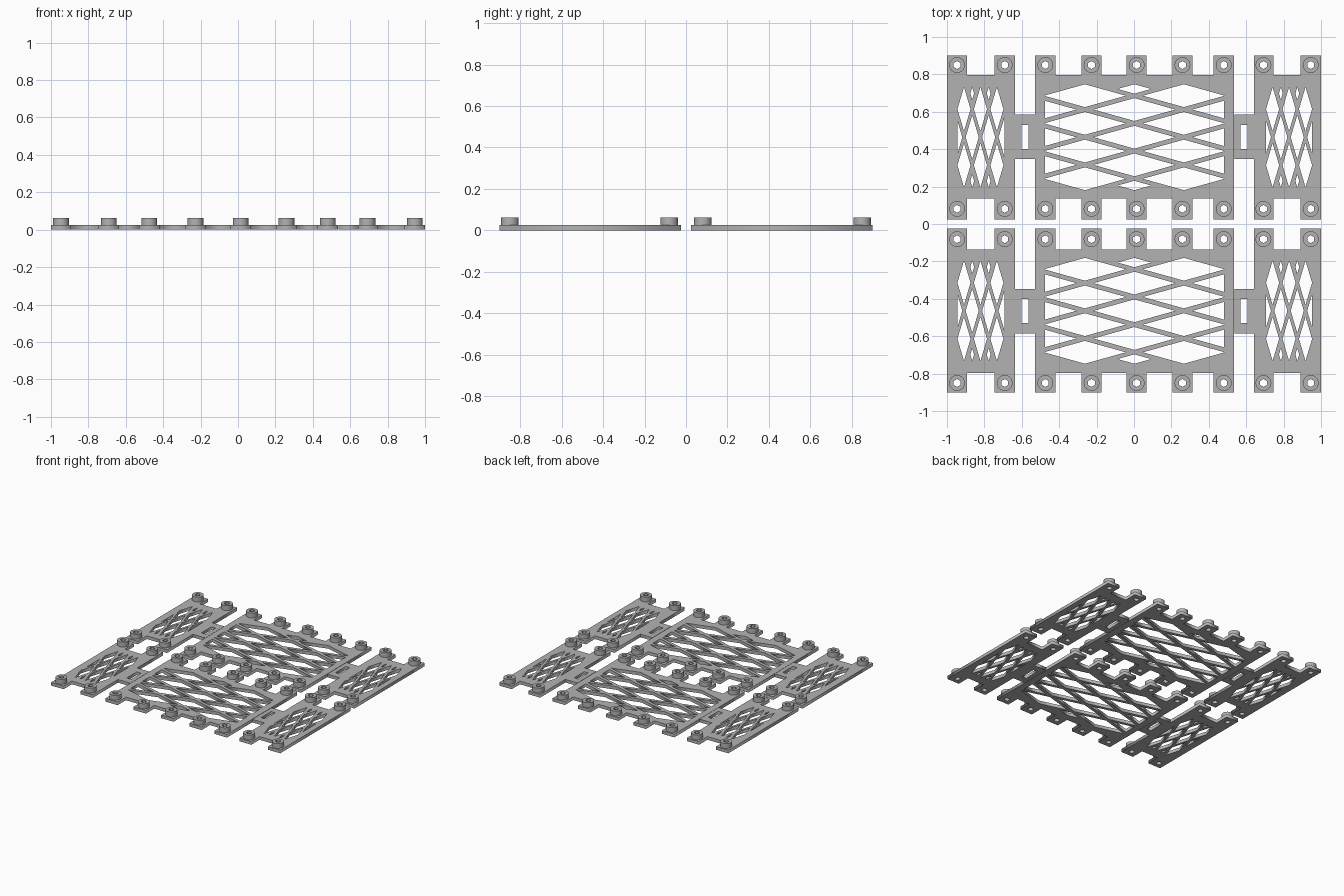
import bpy, bmesh, math

cube = bpy.data.objects.get("Cube")
if cube:
    bpy.data.objects.remove(cube, do_unlink=True)

grey = bpy.data.materials.new("plain grey")
grey.use_nodes = True
grey.diffuse_color = (0.45, 0.45, 0.45, 1)
grey.node_tree.nodes["Principled BSDF"].inputs["Base Color"].default_value = grey.diffuse_color

THICK, BOSS_TOP = 0.025, 0.063
INNER, OUTER = 0.025, 0.9            # tab ends
LOW, HIGH = 0.137, 0.797             # panel body edges
MID = 0.464                          # lattice centre line
BOSS_Y = (0.081, 0.85)
TAB = 0.054                          # half tab width


def sheet(name, loops, z0, z1, side):
    """Extruded flat outline; the first loop is the rim, the others are holes."""
    curve = bpy.data.curves.new(name, "CURVE")
    curve.dimensions, curve.fill_mode = "2D", "BOTH"
    curve.extrude = (z1 - z0) / 2
    for loop in loops:
        spline = curve.splines.new("POLY")
        spline.points.add(len(loop) - 1)
        spline.use_cyclic_u = True
        for point, (x, y) in zip(spline.points, loop):
            point.co = (x, y * side, 0, 1)
    temp = bpy.data.objects.new("temp", curve)
    bpy.context.collection.objects.link(temp)
    graph = bpy.context.evaluated_depsgraph_get()
    mesh = bpy.data.meshes.new_from_object(temp.evaluated_get(graph))
    bpy.data.objects.remove(temp, do_unlink=True)
    bm = bmesh.new()
    bm.from_mesh(mesh)
    bmesh.ops.remove_doubles(bm, verts=bm.verts, dist=0.0001)
    bmesh.ops.recalc_face_normals(bm, faces=bm.faces)
    bmesh.ops.translate(bm, verts=bm.verts, vec=(0, 0, (z0 + z1) / 2))
    bm.to_mesh(mesh)
    bm.free()
    mesh.materials.clear()
    mesh.materials.append(grey)
    obj = bpy.data.objects.new(name, mesh)
    bpy.context.collection.objects.link(obj)
    return obj


def ring(x, y, r, n):
    return [(x + r * math.sin(math.tau * i / n), y + r * math.cos(math.tau * i / n)) for i in range(n)]


def box(x0, x1, y0, y1):
    return [(x0, y0), (x1, y0), (x1, y1), (x0, y1)]


def diamond(x, y, w, h):
    return [(x - w, y), (x, y - h), (x + w, y), (x, y + h)]


def clip(loop, limit, sign):
    """Keep the part of a loop where sign * x is at least sign * limit."""
    out = []
    for (ax, ay), (bx, by) in zip(loop, loop[1:] + loop[:1]):
        a_in, b_in = sign * (ax - limit) >= 0, sign * (bx - limit) >= 0
        if a_in:
            out.append((ax, ay))
        if a_in != b_in:
            out.append((limit, ay + (by - ay) * (limit - ax) / (bx - ax)))
    return out


def lattice(x0, x1, cx, px, py, w, h, cols, rows, tip):
    """Staggered diamond holes clipped to a window, with small ones at the ends."""
    holes = []
    reach = (rows - 1) / 2 * py + h
    for c in range(-cols, cols + 1):
        x = cx + c * px
        full = (c + cols) % 2 == 1
        n = rows if full else rows - 1
        for r in range(n):
            holes.append(diamond(x, MID + (r - (n - 1) / 2) * py, w, h))
        if not full and abs(c) < cols:
            for s in (-1, 1):
                holes.append(diamond(x, MID + s * (reach - tip), tip * w / h, tip))
    clipped = [clip(clip(hole, x0, 1), x1, -1) for hole in holes]
    return [hole for hole in clipped if len(hole) > 2]


def rim(x0, x1, tabs):
    """Panel outline with square tabs along both long edges."""
    def edge(body, end):
        points = []
        for t in tabs:
            a, b = max(x0, t - TAB), min(x1, t + TAB)
            points += [(a, body), (a, end), (b, end), (b, body)]
        if tabs[0] - TAB <= x0 + 0.005:
            points = points[1:]
        else:
            points.insert(0, (x0, body))
        if tabs[-1] + TAB >= x1 - 0.005:
            points = points[:-1]
        else:
            points.append((x1, body))
        return points
    return edge(LOW, INNER) + edge(HIGH, OUTER)[::-1]


left_tabs = (0.692, 0.945)
mid_tabs = (-0.474, -0.227, 0.014, 0.259, 0.48)
right_tabs = (-0.946, -0.691)
panels = {
    "right_panel": (-1, -0.637, right_tabs,
                    lattice(-0.943, -0.693, -0.821, 0.044, 0.3, 0.035, 0.118, 3, 2, 0.034)),
    "centre_panel": (-0.53, 0.537, mid_tabs,
                     lattice(-0.477, 0.48, 0.002, 0.2645, 0.148, 0.219, 0.061, 2, 4, 0.025)),
    "left_panel": (0.642, 1, left_tabs,
                   lattice(0.705, 0.953, 0.829, 0.044, 0.3, 0.035, 0.118, 3, 2, 0.034)),
}
links = {"right_link": (-0.637, -0.53, -0.601, -0.563), "left_link": (0.537, 0.642, 0.57, 0.606)}

for side, place in ((1, "back"), (-1, "front")):
    # Perforated panels and their bosses
    for name, (x0, x1, tabs, holes) in panels.items():
        bores = [ring(t, y, 0.021, 6) for t in tabs for y in BOSS_Y]
        sheet(f"{place}_{name}", [rim(x0, x1, tabs)] + holes + bores, 0, THICK, side)
        for t in tabs:
            for y in BOSS_Y:
                boss = sheet(f"{place}_boss", [ring(t, y, 0.042, 32), ring(t, y, 0.021, 6)],
                             THICK, BOSS_TOP, side)
                bpy.ops.object.select_all(action="DESELECT")
                boss.select_set(True)
                bpy.context.view_layer.objects.active = boss
                bpy.ops.object.shade_smooth_by_angle(angle=math.radians(30))
    # Slotted links between panels
    for name, (x0, x1, s0, s1) in links.items():
        sheet(f"{place}_{name}", [box(x0, x1, 0.348, 0.586), box(s0, s1, 0.402, 0.528)],
              0, THICK, side)
